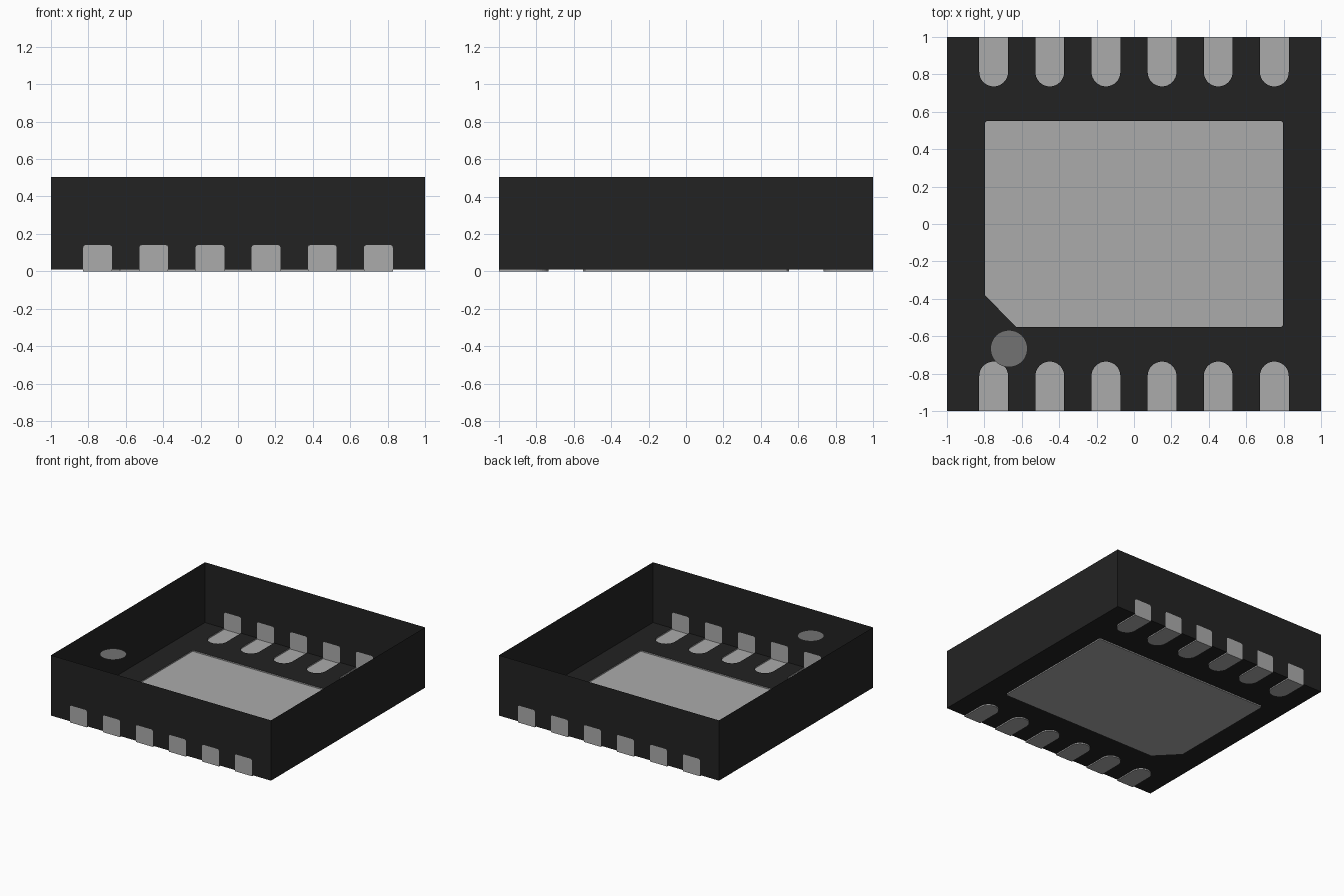
import bpy, bmesh, math
from mathutils import Vector

cube = bpy.data.objects.get("Cube")
if cube:
    bpy.data.objects.remove(cube, do_unlink=True)

TOP, FLOOR = 0.505, 0.01            # rim and floor heights of the body
PAD_X = [-0.75, -0.45, -0.15, 0.15, 0.45, 0.75]
HALF, PAD_TOP, TIP_Y, R = 0.077, 0.14, -0.735, 0.012


def material(name, value):
    m = bpy.data.materials.new(name)
    m.use_nodes = True
    col = (value, value, value, 1)
    m.diffuse_color = col
    bsdf = m.node_tree.nodes["Principled BSDF"]
    bsdf.inputs["Base Color"].default_value = col
    bsdf.inputs["Roughness"].default_value = 0.6
    return m


BLACK = material("black plastic", 0.0165)
METAL = material("tin grey", 0.41)
GREY = material("marker grey", 0.17)


def finish(bm, name, mat):
    mesh = bpy.data.meshes.new(name)
    bm.to_mesh(mesh)
    bm.free()
    mesh.materials.append(mat)
    obj = bpy.data.objects.new(name, mesh)
    bpy.context.collection.objects.link(obj)
    return obj


def face(bm, pts):
    return bm.faces.new([bm.verts.new(p) for p in pts])


def turned(pts):
    """Half turn about z: front points become back points."""
    return [(-p[0], -p[1], *p[2:]) for p in pts]


def foot(cx):
    """Round-ended pad outline in plan, left to right along the front edge."""
    cy = TIP_Y - HALF
    arc = [(cx - HALF * math.cos(math.pi * i / 16), cy + HALF * math.sin(math.pi * i / 16))
           for i in range(17)]
    return [(cx - HALF, -1)] + arc + [(cx + HALF, -1)]


def upright(cx, z0):
    """Pad outline on the front wall, left to right."""
    a, b = cx - HALF, cx + HALF
    k = R * 0.3
    return [(a, -1, z0), (a, -1, PAD_TOP - R), (a + k, -1, PAD_TOP - k), (a + R, -1, PAD_TOP),
            (b - R, -1, PAD_TOP), (b - k, -1, PAD_TOP - k), (b, -1, PAD_TOP - R), (b, -1, z0)]


# Centre pad outline with one cut corner and slightly eased others
X, Y, C = 0.797, 0.55, 0.01
centre = [(-0.63, -Y), (X - C, -Y), (X, -Y + C), (X, Y - C), (X - C, Y),
          (-X + C, Y), (-X, Y - C), (-X, -0.38)]

# Body: open-topped thin shell with openings for the pads
bm = bmesh.new()
front = [(-1, -1)] + [p for cx in PAD_X for p in foot(cx)] + [(1, -1)]
edges = []
for loop in (front + turned(front), centre):
    vs = [bm.verts.new((x, y, FLOOR)) for x, y in loop]
    edges += [bm.edges.new((vs[i - 1], vs[i])) for i in range(len(vs))]
bmesh.ops.triangle_fill(bm, edges=edges, use_beauty=True, normal=(0, 0, -1))
wall = [(-1, -1, FLOOR)] + [p for cx in PAD_X for p in upright(cx, FLOOR)]
wall += [(1, -1, FLOOR), (1, -1, TOP), (-1, -1, TOP)]
face(bm, wall)
face(bm, turned(wall))
side = [(1, -1, FLOOR), (1, 1, FLOOR), (1, 1, TOP), (1, -1, TOP)]
face(bm, side)
face(bm, turned(side))
bmesh.ops.remove_doubles(bm, verts=bm.verts, dist=1e-5)
for f in bm.faces:                   # all faces point out of the box
    f.normal_update()
    if f.normal.dot(f.calc_center_median() - Vector((0, 0, 0.25))) < 0:
        f.normal_flip()
finish(bm, "body", BLACK)


def underside(bm, outline, closed):
    """Flat contact face at z = 0 with a thin rim up to the floor."""
    face(bm, [(x, y, 0) for x, y in outline])
    for i in range(0 if closed else 1, len(outline)):
        (x0, y0), (x1, y1) = outline[i - 1], outline[i]
        face(bm, [(x1, y1, 0), (x0, y0, 0), (x0, y0, FLOOR), (x1, y1, FLOOR)])


# Terminal pads along both long edges, wrapping from floor to wall
for row in ("front", "back"):
    for n, cx in enumerate(PAD_X, 1):
        bm = bmesh.new()
        underside(bm, foot(cx), False)
        face(bm, upright(cx, 0)[::-1])
        if row == "back":
            for v in bm.verts:
                v.co.x, v.co.y = -v.co.x, -v.co.y
        bmesh.ops.remove_doubles(bm, verts=bm.verts, dist=1e-5)
        finish(bm, f"{row}_pad_{n}", METAL)

# Centre pad
bm = bmesh.new()
underside(bm, centre[::-1], True)
bmesh.ops.remove_doubles(bm, verts=bm.verts, dist=1e-5)
finish(bm, "centre_pad", METAL)

# Round marker just below the rim, by the cut corner
bm = bmesh.new()
bmesh.ops.create_circle(bm, cap_ends=True, radius=0.099, segments=40)
marker = finish(bm, "corner_marker", GREY)
marker.location = (-0.668, -0.666, 0.475)
